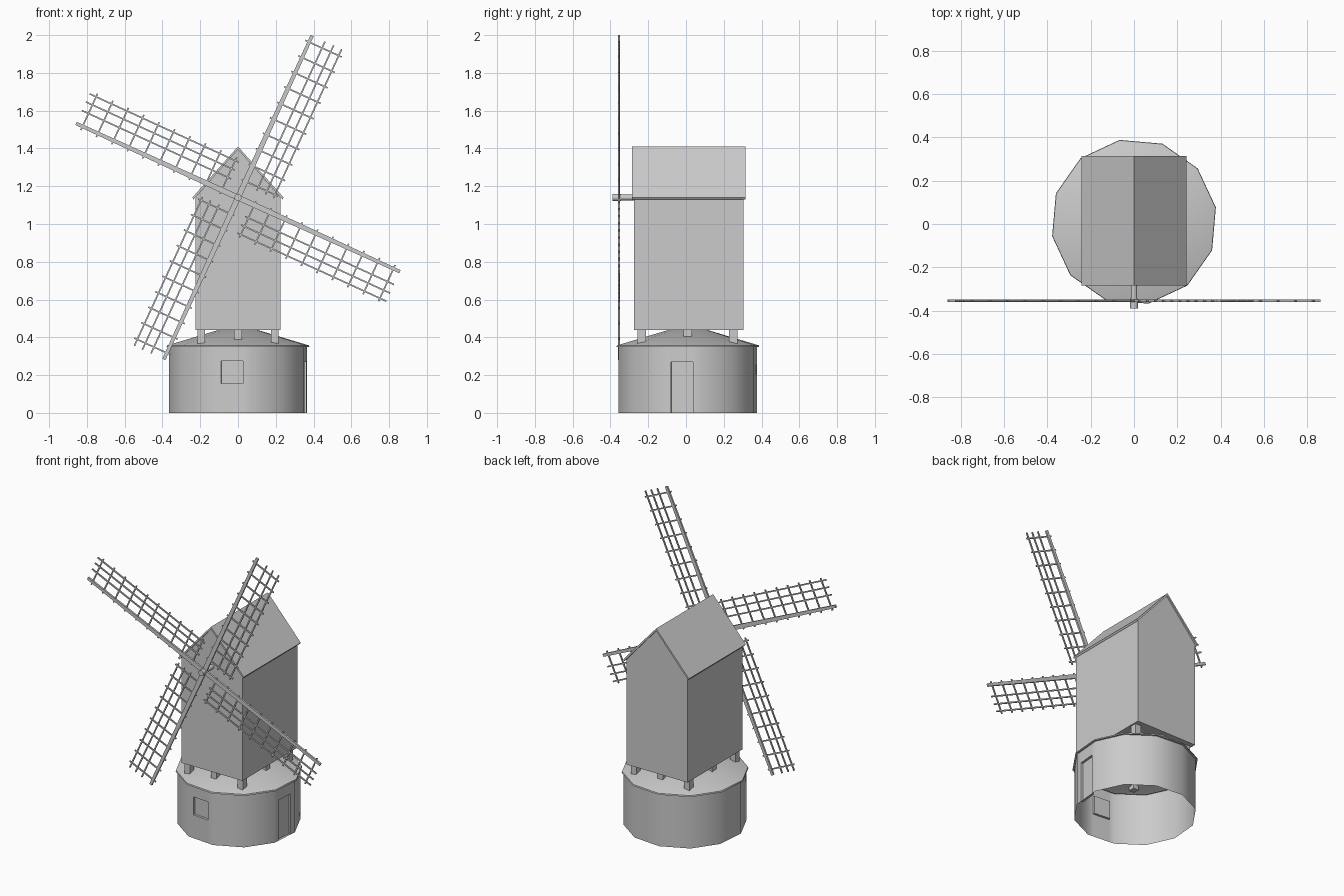
import bpy, bmesh
from math import radians, cos, sin, pi
from mathutils import Vector, Matrix

if "Cube" in bpy.data.objects:
    bpy.data.objects.remove(bpy.data.objects["Cube"])

SIDES, START, CY = 12, radians(10), 0.01     # round base: sides, first corner, centre y
HUB = Vector((0, -0.355, 1.14))


def finish(name, bm, smooth=False):
    bmesh.ops.recalc_face_normals(bm, faces=bm.faces)
    me = bpy.data.meshes.new(name)
    bm.to_mesh(me)
    bm.free()
    ob = bpy.data.objects.new(name, me)
    bpy.context.collection.objects.link(ob)
    if smooth:
        bpy.ops.object.select_all(action='DESELECT')
        ob.select_set(True)
        bpy.context.view_layer.objects.active = ob
        bpy.ops.object.shade_smooth_by_angle(angle=radians(40))
    return ob


def box(bm, lo, hi, mat=Matrix()):
    lo, hi = Vector(lo), Vector(hi)
    m = mat @ Matrix.Translation((lo + hi) / 2) @ Matrix.Diagonal((*(hi - lo), 1))
    return bmesh.ops.create_cube(bm, size=1, matrix=m)['verts']


def ring(bm, r, z):
    return [bm.verts.new((r * cos(START + 2 * pi * i / SIDES),
                          CY + r * sin(START + 2 * pi * i / SIDES), z)) for i in range(SIDES)]


def bridge(bm, a, b):
    return [bm.faces.new((a[i], a[(i + 1) % SIDES], b[(i + 1) % SIDES], b[i])) for i in range(SIDES)]


def prism(name, profile, y0, y1):
    bm = bmesh.new()
    f = bm.faces.new([bm.verts.new((x, y0, z)) for x, z in profile])
    ext = bmesh.ops.extrude_face_region(bm, geom=[f], use_keep_orig=True)
    bmesh.ops.translate(bm, vec=(0, y1 - y0, 0),
                        verts=[v for v in ext['geom'] if isinstance(v, bmesh.types.BMVert)])
    return finish(name, bm)


def recess(bm, face, half, z0, z1, depth):
    """Cut a rectangle into one wall panel and push it inwards."""
    c = face.calc_center_median()
    n = Vector((c.x, c.y - CY, 0)).normalized()
    t = Vector((-n.y, n.x, 0))
    cuts = [(c - t * half, t), (c + t * half, t), (Vector((0, 0, z1)), Vector((0, 0, 1)))]
    if z0 > 0:
        cuts.append((Vector((0, 0, z0)), Vector((0, 0, 1))))
    faces = [face]
    for co, no in cuts:
        edges = {e for f in faces for e in f.edges}
        verts = {v for f in faces for v in f.verts}
        out = bmesh.ops.bisect_plane(bm, geom=[*verts, *edges, *faces], plane_co=co, plane_no=no)
        faces = [g for g in out['geom'] if isinstance(g, bmesh.types.BMFace)]
    target = c.copy()
    target.z = (z0 + z1) / 2
    cell = min(faces, key=lambda f: (f.calc_center_bounds() - target).length)
    ext = bmesh.ops.extrude_discrete_faces(bm, faces=[cell])
    bmesh.ops.translate(bm, vec=-n * depth, verts=ext['faces'][0].verts)


# Round base wall, open below, with recessed door and window
bm = bmesh.new()
walls = bridge(bm, ring(bm, 0.372, 0), ring(bm, 0.372, 0.35))
door, window = walls[SIDES - 1], walls[SIDES - 4]
recess(bm, door, 0.058, 0, 0.27, 0.015)
recess(bm, window, 0.058, 0.155, 0.275, 0.015)
finish("base_wall", bm, True)

# Shallow conical roof of the base
bm = bmesh.new()
rings = [ring(bm, 0.365, 0.348), ring(bm, 0.384, 0.348), ring(bm, 0.382, 0.357)]
bridge(bm, rings[0], rings[1])
bridge(bm, rings[1], rings[2])
apex = bm.verts.new((0, CY, 0.47))
for i in range(SIDES):
    bm.faces.new((rings[2][i], rings[2][(i + 1) % SIDES], apex))
finish("base_roof", bm, True)

# Short posts carrying the mill body
bm = bmesh.new()
for x in (-0.195, 0, 0.195):
    for y in (-0.235, 0.01, 0.25):
        box(bm, (x - 0.02, y - 0.022, 0.35), (x + 0.02, y + 0.022, 0.445))
finish("support_posts", bm)

# Mill body and gable roof
prism("mill_body", [(-0.225, 0.44), (0.225, 0.44), (0.225, 1.14), (0, 1.395), (-0.225, 1.14)],
      -0.275, 0.305)
prism("gable_roof", [(-0.242, 1.14), (0, 1.41), (0.242, 1.14), (0.235, 1.13), (0, 1.394), (-0.235, 1.13)],
      -0.285, 0.315)

# Wind shaft
for name, r, y0, y1 in (("wind_shaft", 0.015, -0.36, -0.26), ("hub", 0.019, -0.39, -0.345)):
    bm = bmesh.new()
    m = Matrix.Translation((0, (y0 + y1) / 2, HUB.z)) @ Matrix.Rotation(pi / 2, 4, 'X')
    bmesh.ops.create_cone(bm, cap_ends=True, segments=12, radius1=r, radius2=r, depth=y1 - y0, matrix=m)
    finish(name, bm, True)

# Four lattice sails: tapered stock, three laths and ten rungs each
for k in range(4):
    mat = Matrix.Translation(HUB) @ Matrix.Rotation(radians(24.6 + 90 * k), 4, 'Y')
    bm = bmesh.new()
    for v in box(bm, (-0.015, -0.006, 0), (0.015, 0.006, 0.943)):
        if v.co.z > 0.5:
            v.co.x *= 0.6
    bm.transform(mat)
    for x in (0.075, 0.125, 0.172):
        box(bm, (x - 0.004, -0.004, 0.075), (x + 0.004, 0.004, 0.943), mat)
    for i in range(10):
        z = 0.095 + 0.09 * i
        box(bm, (-0.022, -0.004, z - 0.004), (0.19, 0.004, z + 0.004), mat)
    finish(f"sail_{k + 1}", bm)
